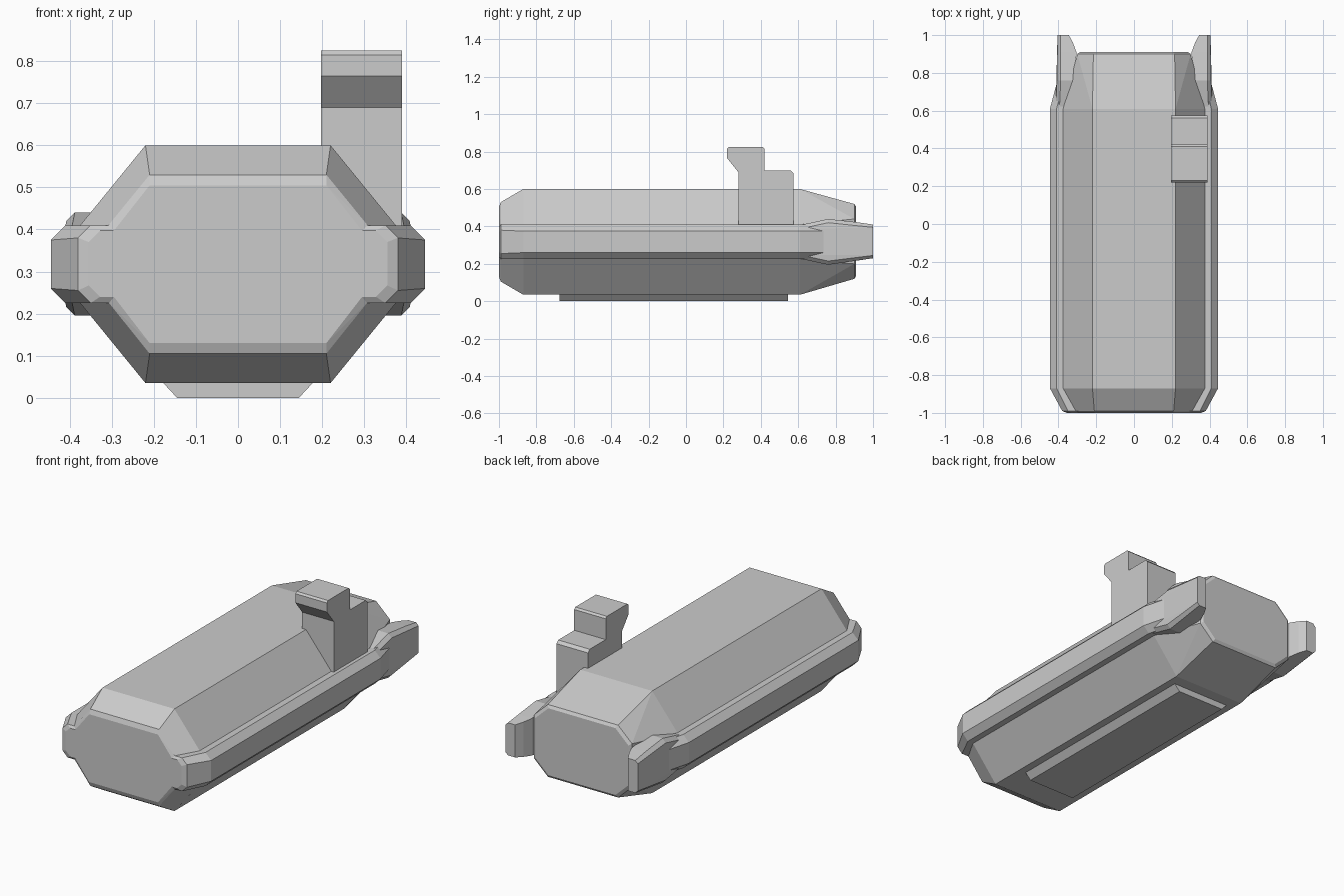
import bpy, bmesh
from math import radians

if "Cube" in bpy.data.objects:
    bpy.data.objects.remove(bpy.data.objects["Cube"])


def finish(bm, name):
    bmesh.ops.recalc_face_normals(bm, faces=bm.faces[:])
    me = bpy.data.meshes.new(name)
    bm.to_mesh(me)
    bm.free()
    ob = bpy.data.objects.new(name, me)
    bpy.context.collection.objects.link(ob)
    return ob


def hull(name, pts):
    """Convex solid around section points, coplanar triangles merged."""
    bm = bmesh.new()
    for p in pts:
        bm.verts.new(p)
    res = bmesh.ops.convex_hull(bm, input=bm.verts[:])
    junk = {g for g in res["geom_interior"] + res["geom_unused"]
            if isinstance(g, bmesh.types.BMVert)}
    bmesh.ops.delete(bm, geom=list(junk), context='VERTS')
    bmesh.ops.dissolve_limit(bm, angle_limit=radians(1),
                             verts=bm.verts[:], edges=bm.edges[:])
    return finish(bm, name)


def extrude_x(name, profile, x0, x1):
    """Extrude a (y, z) profile between two x positions."""
    bm = bmesh.new()
    face = bm.faces.new([bm.verts.new((x0, y, z)) for y, z in profile])
    new = bmesh.ops.extrude_face_region(bm, geom=[face])["geom"]
    bmesh.ops.translate(bm, vec=(x1 - x0, 0, 0),
                        verts=[g for g in new if isinstance(g, bmesh.types.BMVert)])
    return finish(bm, name)


# Main body: octagonal sections (y, top half width, half width, top, shoulder, lower shoulder, bottom)
body = []
for y, xt, xs, z3, z2, z1, z0 in [
        (-1.00, .21, .295, .505, .397, .24, .13),
        (-.99, .21, .308, .53, .41, .227, .105),
        (-.87, .22, .375, .60, .41, .225, .035),
        (.61, .22, .375, .60, .41, .225, .035),
        (.90, .215, .30, .52, .44, .20, .12),
        (.91, .205, .285, .505, .43, .21, .135)]:
    for s in (-1, 1):
        body += [(s * xt, y, z3), (s * xs, y, z2), (s * xs, y, z1), (s * xt, y, z0)]
hull("body", body)


def side_part(name, sections):
    """Mirrored pair from sections (y, inner x, outer x, z low, z high, chamfer)."""
    for s, side in ((-1, "left"), (1, "right")):
        pts = []
        for y, xi, xo, z0, z1, c in sections:
            pts += [(s * xi, y, z0), (s * (xo - c), y, z0), (s * xo, y, z0 + c),
                    (s * xo, y, z1 - c), (s * (xo - c), y, z1), (s * xi, y, z1)]
        hull(f"{name}_{side}", pts)


# Side rails along the whole body
side_part("side_rail", [
    (-1.00, .285, .355, .24, .397, .027),
    (-.99, .295, .38, .225, .41, .03),
    (-.87, .36, .445, .225, .41, .035),
    (.61, .36, .445, .225, .41, .035),
    (.78, .33, .40, .225, .41, .035)])

# Rear prongs, flared then tapering past the back face
side_part("rear_prong", [
    (.60, .35, .415, .23, .405, .02),
    (.76, .31, .408, .195, .44, .02),
    (.91, .305, .405, .217, .423, .017),
    (.96, .323, .405, .224, .416, .016),
    (1.00, .345, .405, .23, .41, .015)])

# Base plate with sloped long sides
hull("base_plate", [(s * x, y, z) for s in (-1, 1) for y in (-.675, .545)
                    for x, z in ((.145, 0), (.182, .04))])

# Stepped catch standing on the right shoulder
extrude_x("catch", [(.28, .405), (.28, .69), (.22, .765), (.22, .815), (.23, .825),
                    (.41, .825), (.42, .815), (.42, .70), (.56, .70),
                    (.575, .685), (.575, .405)], .197, .39)
